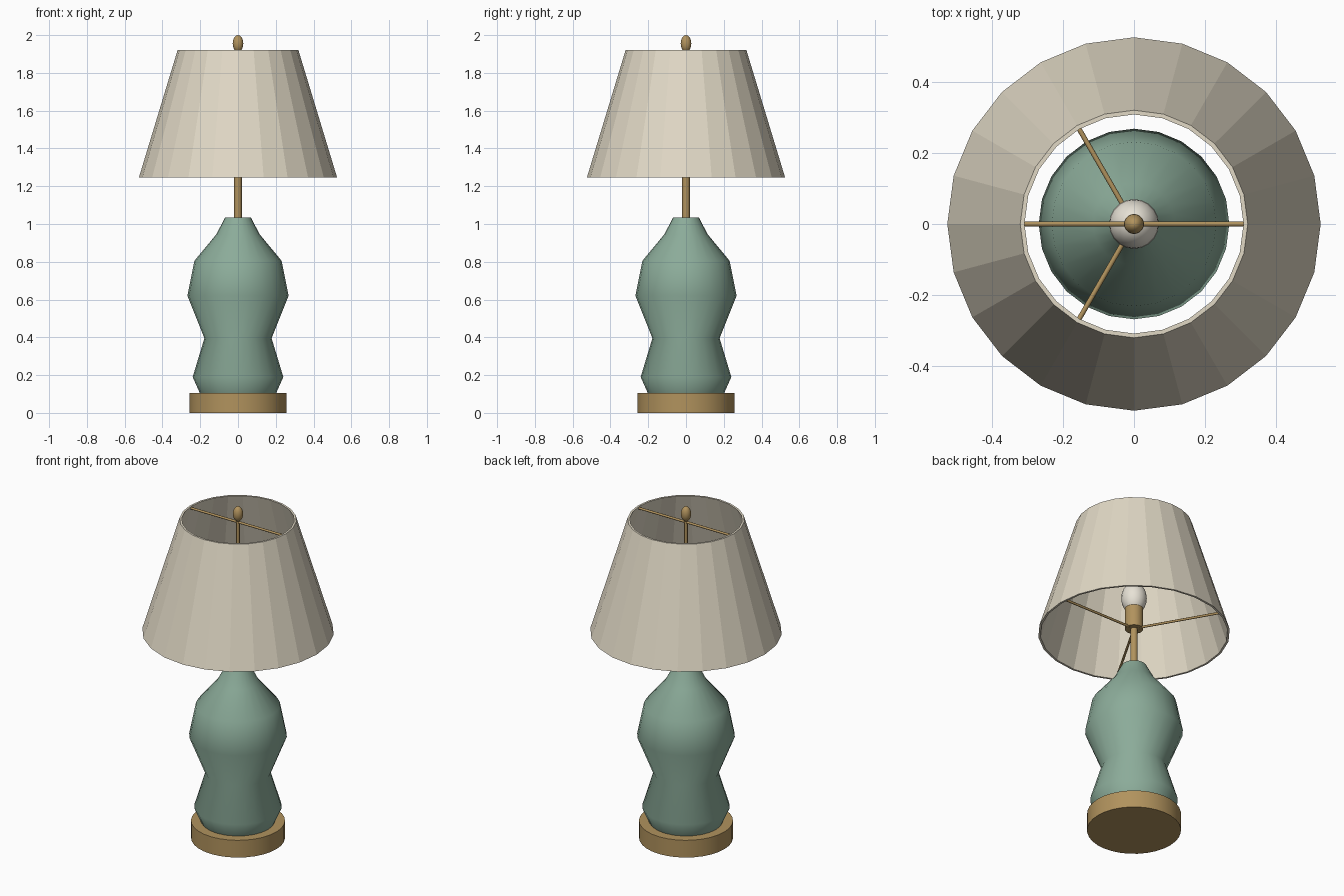
import bpy, bmesh, math
from mathutils import Vector

cube = bpy.data.objects.get("Cube")
if cube:
    bpy.data.objects.remove(cube)


def material(name, r, g, b):
    m = bpy.data.materials.new(name)
    m.use_nodes = True
    m.diffuse_color = (r, g, b, 1)
    m.node_tree.nodes["Principled BSDF"].inputs["Base Color"].default_value = (r, g, b, 1)
    return m


green = material("celadon green", 0.26, 0.41, 0.32)
brass = material("aged brass", 0.44, 0.29, 0.11)
linen = material("linen cream", 0.75, 0.69, 0.56)
glass = material("bulb white", 0.80, 0.76, 0.67)


def lathe(name, profile, mat, sides=24, closed=False, smooth=True):
    """Spin a (radius, height) profile round z; open profiles get end caps."""
    bm = bmesh.new()
    rings = []
    for r, z in profile:
        rings.append([bm.verts.new((r * math.cos(a), r * math.sin(a), z))
                      for a in (math.tau * i / sides for i in range(sides))])
    pairs = list(zip(rings, rings[1:]))
    if closed:
        pairs.append((rings[-1], rings[0]))
    else:
        bm.faces.new(rings[0][::-1])
        bm.faces.new(rings[-1])
    for low, high in pairs:
        for i in range(sides):
            j = (i + 1) % sides
            bm.faces.new((low[i], low[j], high[j], high[i]))
    bmesh.ops.recalc_face_normals(bm, faces=bm.faces)
    return finish(name, bm, mat, smooth)


def finish(name, bm, mat, smooth=True):
    mesh = bpy.data.meshes.new(name)
    bm.to_mesh(mesh)
    bm.free()
    mesh.materials.append(mat)
    ob = bpy.data.objects.new(name, mesh)
    bpy.context.collection.objects.link(ob)
    if smooth:
        bpy.ops.object.select_all(action="DESELECT")
        ob.select_set(True)
        bpy.context.view_layer.objects.active = ob
        bpy.ops.object.shade_smooth_by_angle(angle=math.radians(50))
    return ob


def ellipsoid(name, radius, half_height, z, mat):
    bm = bmesh.new()
    bmesh.ops.create_uvsphere(bm, u_segments=20, v_segments=12, radius=1)
    bmesh.ops.scale(bm, vec=(radius, radius, half_height), verts=bm.verts)
    bmesh.ops.translate(bm, vec=(0, 0, z), verts=bm.verts)
    return finish(name, bm, mat)


def spoke(name, angle, length, z, radius=0.007):
    ob = lathe(name, [(radius, 0), (radius, length)], brass, sides=8)
    direction = Vector((math.cos(angle), math.sin(angle), 0))
    ob.rotation_euler = direction.to_track_quat("Z", "Y").to_euler()
    ob.location.z = z
    return ob


# Base and ceramic body
lathe("base", [(0.257, 0), (0.257, 0.104)], brass, sides=32)
lathe("body", [(0.2, 0.1), (0.24, 0.19), (0.178, 0.395), (0.268, 0.62),
               (0.231, 0.805), (0.115, 0.945), (0.068, 1.035)], green)

# Stem, socket and bulb
lathe("stem", [(0.02, 1.02), (0.02, 1.29)], brass, sides=16)
lathe("socket", [(0.05, 1.27), (0.05, 1.4)], brass)
ellipsoid("bulb", 0.07, 0.095, 1.465, glass)

# Thin-walled faceted shade
lathe("shade", [(0.525, 1.245), (0.32, 1.92), (0.308, 1.92), (0.513, 1.245)],
      linen, closed=True, smooth=False)

# Lower spider, upper crossbar, rod and finial
for i in range(3):
    spoke(f"lower_spoke_{i + 1}", math.tau * i / 3, 0.505, 1.275)
for i in range(2):
    spoke(f"upper_bar_{i + 1}", math.pi * i, 0.312, 1.905)
lathe("finial_rod", [(0.01, 1.5), (0.01, 1.93)], brass, sides=10)
ellipsoid("finial", 0.028, 0.045, 1.955, brass)
